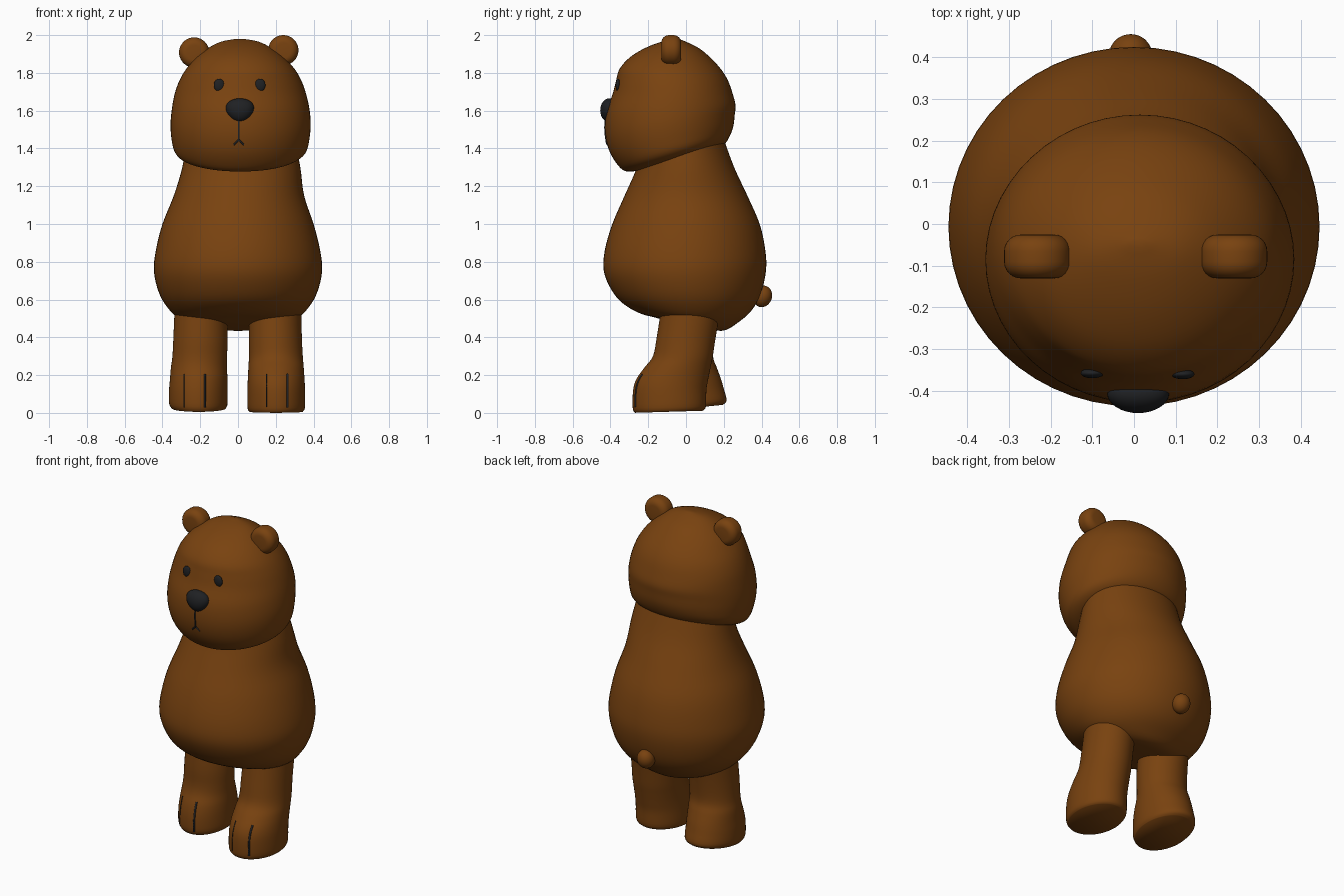
import bpy, bmesh, math
from mathutils import Vector
from mathutils.bvhtree import BVHTree

cube = bpy.data.objects.get("Cube")
if cube:
    bpy.data.objects.remove(cube, do_unlink=True)


def material(name, rgb):
    m = bpy.data.materials.new(name)
    m.use_nodes = True
    m.diffuse_color = (*rgb, 1)
    node = next(n for n in m.node_tree.nodes if n.type == 'BSDF_PRINCIPLED')
    node.inputs["Base Color"].default_value = (*rgb, 1)
    node.inputs["Roughness"].default_value = 0.8
    return m


BROWN = material("brown fur", (0.19, 0.055, 0.005))
DARK = material("near black", (0.014, 0.015, 0.017))


def finish(bm, name, mat):
    bmesh.ops.recalc_face_normals(bm, faces=bm.faces)
    for f in bm.faces:
        f.smooth = True
    me = bpy.data.meshes.new(name)
    bm.to_mesh(me)
    me.materials.append(mat)
    ob = bpy.data.objects.new(name, me)
    bpy.context.collection.objects.link(ob)
    return ob


def catmull(a, b, c, d, t):
    return 0.5 * (2 * b + (c - a) * t + (2 * a - 5 * b + 4 * c - d) * t * t
                  + (3 * b - a - 3 * c + d) * t ** 3)


def loft(name, rows, steps=4, sides=56):
    """Skin oval rings given as (z, slope, x0, x1, y0, y1); returns a BVH of the skin."""
    rings, last = [], len(rows) - 1
    for i in range(last):
        pts = [rows[max(0, min(last, i + k))] for k in (-1, 0, 1, 2)]
        for s in range(steps):
            rings.append([catmull(*v, s / steps) for v in zip(*pts)])
    rings.append(rows[-1])
    bm = bmesh.new()
    loops = []
    for z, slope, x0, x1, y0, y1 in rings:
        loop = []
        for k in range(sides):
            a = 2 * math.pi * k / sides
            dy = (y1 - y0) / 2 * math.sin(a)
            x = (x0 + x1) / 2 + (x1 - x0) / 2 * math.cos(a)
            loop.append(bm.verts.new((x, (y0 + y1) / 2 + dy, z + slope * dy)))
        loops.append(loop)
    for lo, hi in zip(loops, loops[1:]):
        for k in range(sides):
            n = (k + 1) % sides
            bm.faces.new((lo[k], lo[n], hi[n], hi[k]))
    bm.faces.new(loops[0][::-1])
    bm.faces.new(loops[-1])
    finish(bm, name, BROWN)
    tree = BVHTree.FromBMesh(bm)
    bm.free()
    return tree


def front_point(tree, x, z):
    hit = tree.ray_cast(Vector((x, -2, z)), Vector((0, 1, 0)))[0]
    return hit if hit else Vector((x, 0, z))


def mark(name, tree, start, end, radius, n=12):
    """Thin dark line laid on the front of a skin, between two (x, z) points."""
    cu = bpy.data.curves.new(name, 'CURVE')
    cu.dimensions = '3D'
    cu.bevel_depth = radius
    cu.bevel_resolution = 1
    sp = cu.splines.new('POLY')
    sp.points.add(n)
    for i, p in enumerate(sp.points):
        t = i / n
        x, z = (a + (b - a) * t for a, b in zip(start, end))
        p.co = (*front_point(tree, x, z), 1)
    cu.materials.append(DARK)
    bpy.context.collection.objects.link(bpy.data.objects.new(name, cu))


def ball(name, loc, size, mat, widen=0.0):
    bm = bmesh.new()
    bmesh.ops.create_uvsphere(bm, u_segments=32, v_segments=20, radius=1)
    for v in bm.verts:
        v.co.x *= 1 + widen * v.co.z
        v.co = Vector(c * s for c, s in zip(v.co, size))
    ob = finish(bm, name, mat)
    bm.free()
    ob.location = loc
    return ob


# Pear-shaped body
loft("body", [
    (.458, -.19, -.04, .04, -.03, .08),
    (.465, -.19, -.20, .20, -.13, .19),
    (.50, -.10, -.31, .31, -.24, .27),
    (.56, -.06, -.375, .375, -.335, .345),
    (.64, -.03, -.42, .42, -.395, .395),
    (.75, 0, -.445, .445, -.435, .423),
    (.86, 0, -.435, .435, -.43, .42),
    (1.0, 0, -.40, .40, -.39, .39),
    (1.15, 0, -.34, .35, -.325, .325),
    (1.3, 0, -.295, .33, -.26, .255),
    (1.45, 0, -.27, .30, -.22, .20)])

# Head, its underside sloping up to the back
head = loft("head", [
    (1.335, .27, -.20, .24, -.27, .14),
    (1.35, .27, -.29, .31, -.32, .20),
    (1.385, .26, -.335, .36, -.358, .23),
    (1.45, .20, -.352, .378, -.405, .25),
    (1.53, .14, -.357, .385, -.428, .258),
    (1.61, .06, -.35, .378, -.422, .262),
    (1.69, 0, -.335, .36, -.388, .247),
    (1.76, 0, -.31, .335, -.37, .222),
    (1.82, 0, -.275, .30, -.352, .185),
    (1.88, 0, -.225, .245, -.30, .13),
    (1.93, 0, -.16, .18, -.22, .07),
    (1.965, 0, -.09, .11, -.13, 0),
    (1.98, 0, -.01, .03, -.06, -.04)])

# Legs: the left one steps forward, the right one trails with a raised heel
left_leg = loft("left_leg", [
    (.006, .03, .06, .343, -.27, .09),
    (.03, .02, .05, .355, -.282, .105),
    (.12, 0, .05, .355, -.28, .108),
    (.18, 0, .052, .352, -.262, .118),
    (.24, 0, .055, .348, -.22, .13),
    (.30, 0, .058, .343, -.175, .142),
    (.40, 0, .058, .338, -.155, .157),
    (.56, 0, .06, .335, -.13, .185)])
right_leg = loft("right_leg", [
    (.024, .10, -.35, -.065, -.175, .195),
    (.05, .08, -.365, -.055, -.188, .215),
    (.12, .04, -.365, -.055, -.185, .20),
    (.18, 0, -.36, -.056, -.17, .185),
    (.24, 0, -.355, -.058, -.145, .163),
    (.30, 0, -.347, -.058, -.135, .143),
    (.40, 0, -.342, -.055, -.135, .15),
    (.56, 0, -.335, -.06, -.125, .175)])

# Toe lines, the outer one of each pair heavier
for tree, side, toes in ((left_leg, "left", (.15, .262)), (right_leg, "right", (-.285, -.175))):
    for i, x in enumerate(toes):
        mark(f"{side}_toe_line_{i + 1}", tree, (x, .03), (x, .205), (.003, .006)[i])

# Ears: rounded discs
for side, x, z in (("left", .24, 1.92), ("right", -.232, 1.908)):
    bm = bmesh.new()
    bmesh.ops.create_cone(bm, cap_ends=True, segments=40, radius1=.08, radius2=.08, depth=.105)
    ear = finish(bm, side + "_ear", BROWN)
    bm.free()
    ear.location = (x, -.078, z)
    ear.rotation_euler.x = math.pi / 2
    bevel = ear.modifiers.new("round", 'BEVEL')
    bevel.width, bevel.segments = .04, 6

# Face
for side, x in (("left", .117), ("right", -.10)):
    eye = front_point(head, x, 1.735)
    ball(side + "_eye", eye, (.028, .012, .034), DARK)
ball("nose", (.01, -.407, 1.602), (.073, .047, .063), DARK, widen=.2)
mark("mouth_line", head, (.004, 1.56), (.004, 1.44), .005)
for side, x in (("left", .03), ("right", -.022)):
    mark(side + "_mouth_corner", head, (.004, 1.445), (x, 1.42), .005)

# Tail
tail = ball("tail", (-.008, .405, .617), (.052, .05, .058), BROWN)
tail.rotation_euler.x = math.radians(-20)
